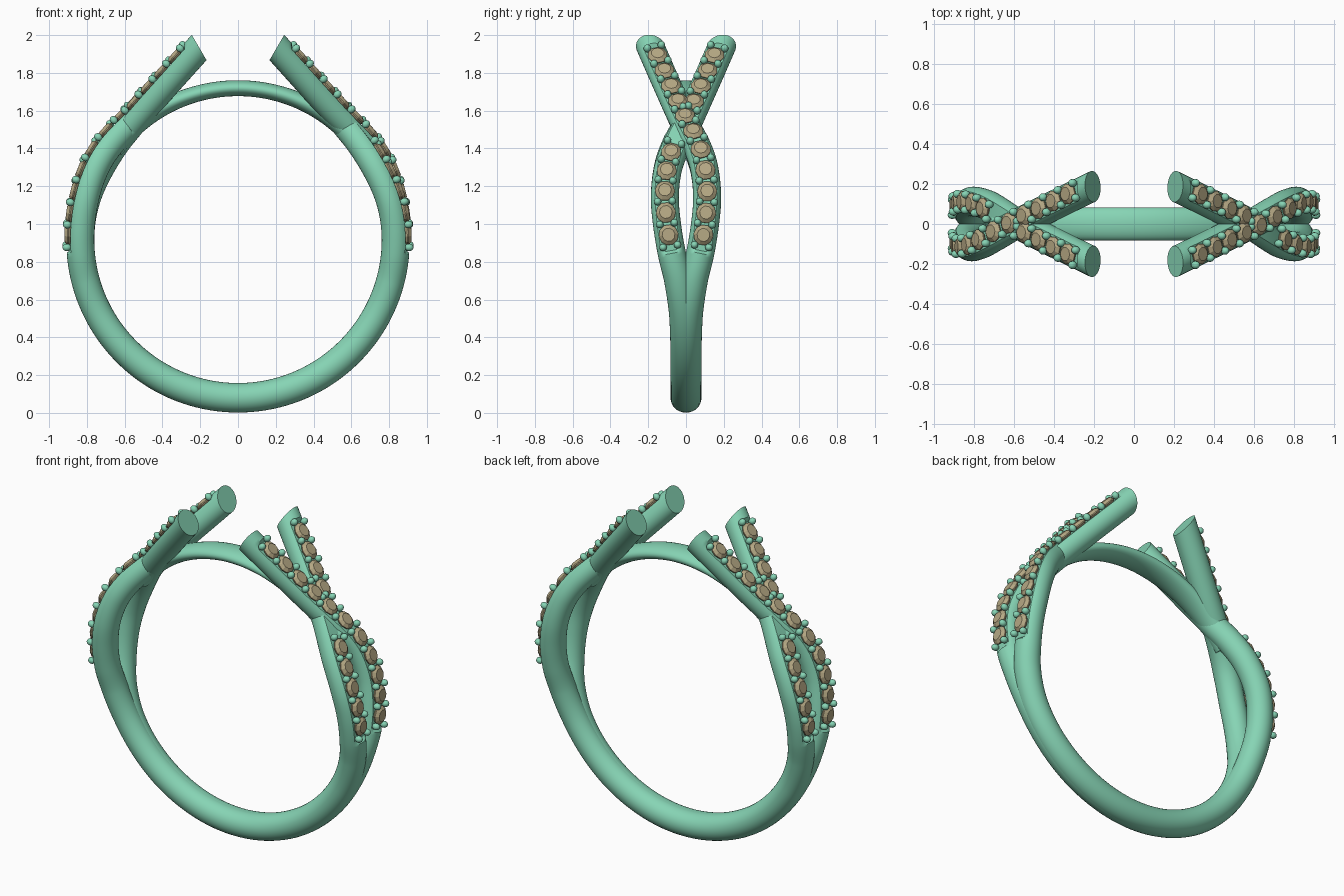
import bpy, bmesh, math
from mathutils import Vector, Matrix

if "Cube" in bpy.data.objects:
    bpy.data.objects.remove(bpy.data.objects["Cube"])

CZ, R, BEND = 0.915, 0.835, math.radians(42)   # ring centre, centreline radius, where strands go straight
U0, U1 = -R * math.pi / 2, R * BEND + 0.62      # strand length range, bottom to tip
SEAT0, SEAT1 = -0.055, 1.175                    # flattened stone seat range
# sideways offset of a strand along its length
WAVE = [(U0, .004), (-.874, .004), (-.437, .012), (-.219, .04), (-.066, .076), (.087, .101),
        (.233, .112), (.393, .096), (.517, .06), (.67, 0), (.95, -.095), (U1, -.187)]


def wave(u):
    n = len(WAVE)
    i = max(k for k in range(n - 1) if u >= WAVE[k][0] - 1e-9)
    (a, ya), (b, yb) = WAVE[i], WAVE[i + 1]

    def slope(k):
        p, q = WAVE[max(k - 1, 0)], WAVE[min(k + 1, n - 1)]
        return (q[1] - p[1]) / (q[0] - p[0])
    h, t = b - a, (u - a) / (b - a)
    return ((2*t**3 - 3*t*t + 1) * ya + (t**3 - 2*t*t + t) * h * slope(i)
            + (3*t*t - 2*t**3) * yb + (t**3 - t*t) * h * slope(i + 1))


def point(u, side):
    a = min(u / R, BEND)
    r = R + side * 0.013 * math.exp(-((u - .45) / .22) ** 2)
    p = Vector((r * math.cos(a), side * wave(min(max(u, U0), U1)), CZ + r * math.sin(a)))
    return p + Vector((-math.sin(a), 0, math.cos(a))) * max(0, u - R * BEND)


def frame(u, side):
    t = (point(min(u + .004, U1), side) - point(max(u - .004, U0), side)).normalized()
    if u <= U0:
        t = Vector((1, 0, 0))
    a = min(u / R, BEND)
    n = Vector((math.cos(a), 0, math.sin(a)))
    n = (n - t * n.dot(t)).normalized()
    return point(u, side), t, n.cross(t), n


def sweep(bm, rings, caps):
    vs = [[bm.verts.new(p) for p in ring] for ring in rings]
    k = len(vs[0])
    for a, b in zip(vs, vs[1:]):
        for j in range(k):
            bm.faces.new((a[j], a[(j + 1) % k], b[(j + 1) % k], b[j]))
    for c in caps:
        bm.faces.new(vs[c])


def finish(bm, name, mat, angle=None):
    bmesh.ops.remove_doubles(bm, verts=bm.verts, dist=1e-5)
    bmesh.ops.recalc_face_normals(bm, faces=bm.faces)
    me = bpy.data.meshes.new(name)
    bm.to_mesh(me)
    bm.free()
    ob = bpy.data.objects.new(name, me)
    bpy.context.collection.objects.link(ob)
    me.materials.append(mat)
    if angle:
        bpy.ops.object.select_all(action='DESELECT')
        ob.select_set(True)
        bpy.context.view_layer.objects.active = ob
        bpy.ops.object.shade_smooth_by_angle(angle=math.radians(angle))


def material(name, col):
    m = bpy.data.materials.new(name)
    m.diffuse_color = col
    m.use_nodes = True
    m.node_tree.nodes["Principled BSDF"].inputs["Base Color"].default_value = m.diffuse_color
    return m


metal = material("green_metal", (.24, .66, .46, 1))
gem = material("tan_stone", (.46, .39, .23, 1))
SPIN = [Matrix.Identity(3), Matrix.Rotation(math.pi, 3, 'Z')]   # right half, then turned half

# Split band: two crossing strands on each half
bm = bmesh.new()
STEPS, SEG = 200, 32
cap_n = Vector((-.86, 0, .5))
for spin in SPIN:
    for side in (1, -1):
        rings = []
        for i in range(STEPS + 1):
            u = U0 + (U1 - U0) * i / STEPS
            p, t, b, n = frame(u, side)
            rad = .078 - .004 * min(1, max(0, (u + .9) / .9))
            ring = []
            for j in range(SEG):
                w = 2 * math.pi * j / SEG
                h = rad * math.sin(w)
                if SEAT0 < u < SEAT1:
                    h = min(h, .052)
                q = b * rad * math.cos(w) + n * h
                f = max(0, (u - 1.1) / (U1 - 1.1))        # slanted tip
                q -= t * (q.dot(cap_n) / t.dot(cap_n)) * f
                ring.append(spin @ (p + q))
            rings.append(ring)
        sweep(bm, rings, [-1])
finish(bm, "split_band", metal, 35)

# Flat bridge closing the ring under the tips
bm = bmesh.new()
rings = []
for i in range(65):
    a = math.radians(36 + 108 * i / 64)
    e = abs(i / 32 - 1)
    half = .042 + .02 * e ** 3
    d = Vector((math.cos(a), 0, math.sin(a)))
    c = Vector((0, 0, CZ)) + d * (.762 + half)
    rings.append([c + d * half * math.sin(w) + Vector((0, (.083 - .02 * e**3) * math.cos(w), 0))
                  for w in (2 * math.pi * j / 28 for j in range(28))])
sweep(bm, rings, [0, -1])
finish(bm, "bridge", metal, 35)

# Faceted stones and bead prongs along the strands
stones, beads = bmesh.new(), bmesh.new()
GAP = (1.118 - .025) / 10
PROFILE = [(.034, .04), (.053, .062), (.053, .068), (.034, .084)]   # radius, height
for spin in SPIN:
    for side in (1, -1):
        used = [k for k in range(11) if side == 1 or k not in (5, 6)]
        for k in used:
            p, t, b, n = frame(.025 + GAP * k, side)
            rings = []
            for r, h in PROFILE:
                rings.append([spin @ (p + n * h + (t * math.cos(w) * 1.04 + b * math.sin(w)) * r)
                              for w in (2 * math.pi * (j + .5) / 10 for j in range(10))])
            sweep(stones, rings, [0, -1])
        for k in sorted({k for s in used for k in (s, s + 1)}):
            p, t, b, n = frame(.025 + GAP * (k - .5), side)
            for s in (-1, 1):
                q = p + b * s * .039 + n * .072
                m = Matrix((b, t, n)).transposed()
                m = (spin @ m).to_4x4() @ Matrix.Diagonal((1, 1, 1.15, 1))
                bmesh.ops.create_uvsphere(beads, u_segments=12, v_segments=8, radius=.02,
                                          matrix=Matrix.Translation(spin @ q) @ m)
finish(stones, "stones", gem)
finish(beads, "bead_prongs", metal, 60)
